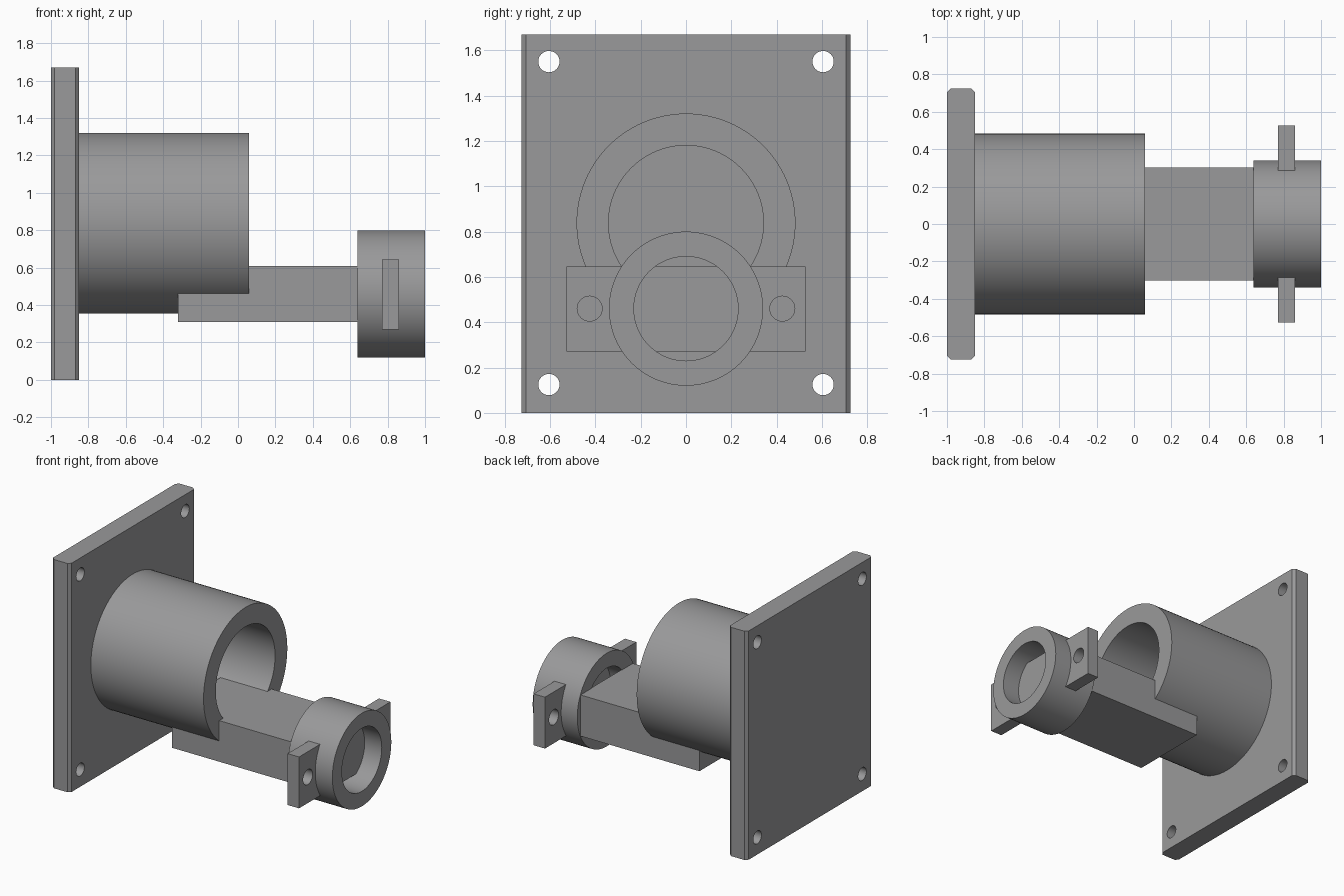
import bpy, bmesh, math
from mathutils import Matrix

if "Cube" in bpy.data.objects:
    bpy.data.objects.remove(bpy.data.objects["Cube"])

grey = bpy.data.materials.new("plain grey")
grey.diffuse_color = (0.32, 0.32, 0.325, 1)
grey.use_nodes = True
grey.node_tree.nodes["Principled BSDF"].inputs["Base Color"].default_value = grey.diffuse_color


def make(name, bm):
    bmesh.ops.recalc_face_normals(bm, faces=bm.faces)
    me = bpy.data.meshes.new(name)
    bm.to_mesh(me)
    bm.free()
    ob = bpy.data.objects.new(name, me)
    bpy.context.collection.objects.link(ob)
    me.materials.append(grey)
    return ob


def box(name, x, y, z):
    bm = bmesh.new()
    bmesh.ops.create_cube(bm, size=1)
    for v in bm.verts:
        v.co = [lo + (c + 0.5) * (hi - lo) for c, (lo, hi) in zip(v.co, (x, y, z))]
    return make(name, bm)


def prism(name, outline, z0, z1):
    # extrude an xy outline upwards
    bm = bmesh.new()
    face = bm.faces.new([bm.verts.new((x, y, z0)) for x, y in outline])
    top = bmesh.ops.extrude_face_region(bm, geom=[face])["geom"]
    for v in top:
        if isinstance(v, bmesh.types.BMVert):
            v.co.z = z1
    return make(name, bm)


def tube(name, x0, x1, zc, r_out, r_in, n=96):
    # ring section swept around the x axis
    bm = bmesh.new()
    section = [(x0, r_out), (x1, r_out), (x1, r_in), (x0, r_in)]
    rings = []
    for i in range(n):
        a = 2 * math.pi * i / n
        rings.append([bm.verts.new((x, r * math.cos(a), zc + r * math.sin(a)))
                      for x, r in section])
    for i in range(n):
        a, b = rings[i], rings[(i + 1) % n]
        for j in range(4):
            k = (j + 1) % 4
            bm.faces.new((a[j], a[k], b[k], b[j]))
    return make(name, bm)


def drill(ob, points, r, x, depth):
    # cut round holes along x at the given (y, z) points
    bm = bmesh.new()
    for y, z in points:
        bmesh.ops.create_cone(bm, cap_ends=True, segments=32, radius1=r, radius2=r,
                              depth=depth,
                              matrix=Matrix.Translation((x, y, z)) @ Matrix.Rotation(math.pi / 2, 4, 'Y'))
    cutter = make(ob.name + "_cutter", bm)
    cutter.hide_render = True
    mod = ob.modifiers.new("holes", 'BOOLEAN')
    mod.operation = 'DIFFERENCE'
    mod.solver = 'EXACT'
    mod.object = cutter
    bpy.context.view_layer.objects.active = ob
    bpy.ops.object.modifier_apply(modifier=mod.name)
    bpy.data.objects.remove(cutter)


# wall plate with eased vertical edges and four screw holes
half = [(-0.98, 0.725), (-0.87, 0.725), (-0.85, 0.705)]
outline = [(-1.0, -0.705)] + [(-1.0, 0.705)] + half + [(x, -y) for x, y in reversed(half)]
wall_plate = prism("wall_plate", outline, 0, 1.67)
drill(wall_plate, [(s * 0.605, z) for s in (-1, 1) for z in (0.125, 1.55)], 0.047, -0.92, 0.5)

# large socket closed by the wall plate
main_tube = tube("main_tube", -0.86, 0.06, 0.838, 0.483, 0.342)

# arm bridging the two tubes
arm = box("arm", (-0.32, 0.645), (-0.302, 0.302), (0.31, 0.61))

# small ring at the arm end
end_ring = tube("end_ring", 0.64, 1.0, 0.46, 0.34, 0.23)

# cross plate forming the two drilled ears
ear_plate = box("ear_plate", (0.77, 0.862), (-0.527, 0.527), (0.27, 0.645))
drill(ear_plate, [(-0.425, 0.46), (0.425, 0.46)], 0.055, 0.816, 0.4)

# smooth round surfaces, keep hard edges
bpy.ops.object.select_all(action='DESELECT')
for ob in (wall_plate, main_tube, arm, end_ring, ear_plate):
    ob.select_set(True)
bpy.context.view_layer.objects.active = wall_plate
bpy.ops.object.shade_smooth_by_angle(angle=math.radians(30))
